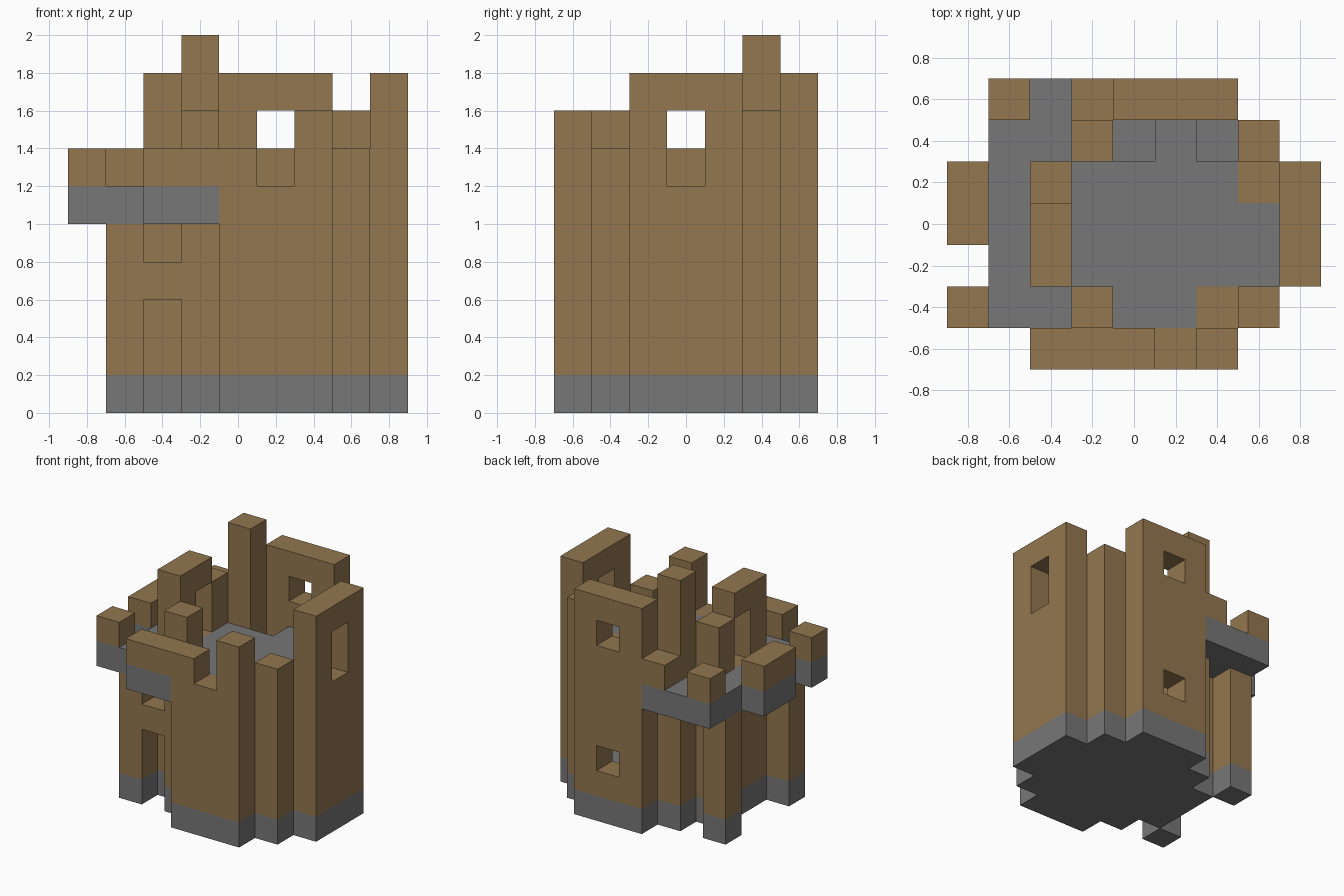
import bpy, bmesh
from mathutils import Vector

if "Cube" in bpy.data.objects:
    bpy.data.objects.remove(bpy.data.objects["Cube"], do_unlink=True)

UNIT = 0.2                                # edge of one building block
ORIGIN = Vector((-0.9, -0.7, 0))


def material(name, colour):
    mat = bpy.data.materials.new(name)
    mat.use_nodes = True
    rgba = (*colour, 1)
    mat.diffuse_color = rgba
    mat.node_tree.nodes["Principled BSDF"].inputs["Base Color"].default_value = rgba
    return mat


BROWN = material("brown_brick", (0.29, 0.184, 0.078))
GREY = material("grey_stone", (0.184, 0.184, 0.184))


def box(xs, ys, zs):
    """Block cells in three half-open ranges."""
    return {(x, y, z) for x in range(*xs) for y in range(*ys) for z in range(*zs)}


def column(x, y, bottom, top):
    return box((x, x + 1), (y, y + 1), (bottom, top))


# Round plan of the tower, as a run of blocks for each row
spans = {0: (4, 7), 1: (3, 8), 2: (2, 9), 3: (2, 9), 4: (2, 9), 5: (3, 8), 6: (4, 7)}
plan = {(x, y) for y, run in spans.items() for x in range(*run)}
ring = {(x, y) for x, y in plan
        if not {(x + 1, y), (x - 1, y), (x, y + 1), (x, y - 1)} <= plan}
posts = {(1, 1), (1, 5)}

# Broken wall tops: nine blocks high unless listed
tops = {(4, 0): 7, (5, 0): 6, (6, 0): 8, (3, 1): 8, (7, 1): 7,
        (2, 4): 8, (3, 5): 10, (7, 5): 8}
wall = set()
for x, y in ring:
    wall |= column(x, y, 1, tops.get((x, y), 9))

# Windows and the doorway to the platform
wall -= column(5, 6, 2, 3) | column(5, 6, 7, 8)
wall -= column(8, 3, 6, 8) | column(2, 3, 6, 8)

# Foundation
base = {(x, y, 0) for x, y in plan | posts}

# Upper floor with two gaps and two brick patches
floor = {(x, y, 5) for x, y in plan - ring}
floor -= {(4, 5, 5), (6, 5, 5)}
patches = {(6, 1, 5), (7, 4, 5)}
floor -= patches

# Outer platform wrapped round the side
platform = box((1, 2), (1, 7), (5, 6))
platform |= box((2, 4), (0, 1), (5, 6)) | box((2, 4), (6, 7), (5, 6))
platform |= box((0, 1), (3, 5), (5, 6))
platform |= {(0, 1, 5), (2, 1, 5), (2, 5, 5)}

# Battlements on the platform edge
battlements = box((2, 4), (0, 1), (6, 7)) | box((0, 1), (3, 5), (6, 7))
battlements |= {(0, 1, 6), (1, 6, 6), (3, 6, 6)}

# Platform posts and the lintel between front post and tower
supports = set()
for x, y in posts:
    supports |= column(x, y, 1, 5)
supports.add((2, 1, 3))

parts = {
    "foundation": (base, GREY),
    "tower_wall": (wall, BROWN),
    "upper_floor": (floor, GREY),
    "floor_patches": (patches, BROWN),
    "side_platform": (platform, GREY),
    "battlements": (battlements, BROWN),
    "platform_posts": (supports, BROWN),
}
solid = set().union(*(cells for cells, _ in parts.values()))


def build(name, cells, mat):
    """Skin the exposed sides of the cells and merge coplanar faces."""
    bm = bmesh.new()
    verts = {}

    def corner(p):
        key = tuple(p)
        if key not in verts:
            verts[key] = bm.verts.new(ORIGIN + Vector(key) * UNIT)
        return verts[key]

    for cell in sorted(cells):
        for axis in range(3):
            u, v = (axis + 1) % 3, (axis + 2) % 3
            for side in (0, 1):
                near = list(cell)
                near[axis] += 2 * side - 1
                if tuple(near) in solid:
                    continue
                quad = []
                for du, dv in ((0, 0), (1, 0), (1, 1), (0, 1)):
                    p = list(cell)
                    p[axis] += side
                    p[u] += du
                    p[v] += dv
                    quad.append(corner(p))
                bm.faces.new(quad if side else quad[::-1])
    bmesh.ops.dissolve_limit(bm, angle_limit=0.01, verts=bm.verts, edges=bm.edges)
    mesh = bpy.data.meshes.new(name)
    bm.to_mesh(mesh)
    bm.free()
    mesh.materials.append(mat)
    bpy.context.scene.collection.objects.link(bpy.data.objects.new(name, mesh))


for part, (cells, mat) in parts.items():
    build(part, cells, mat)
